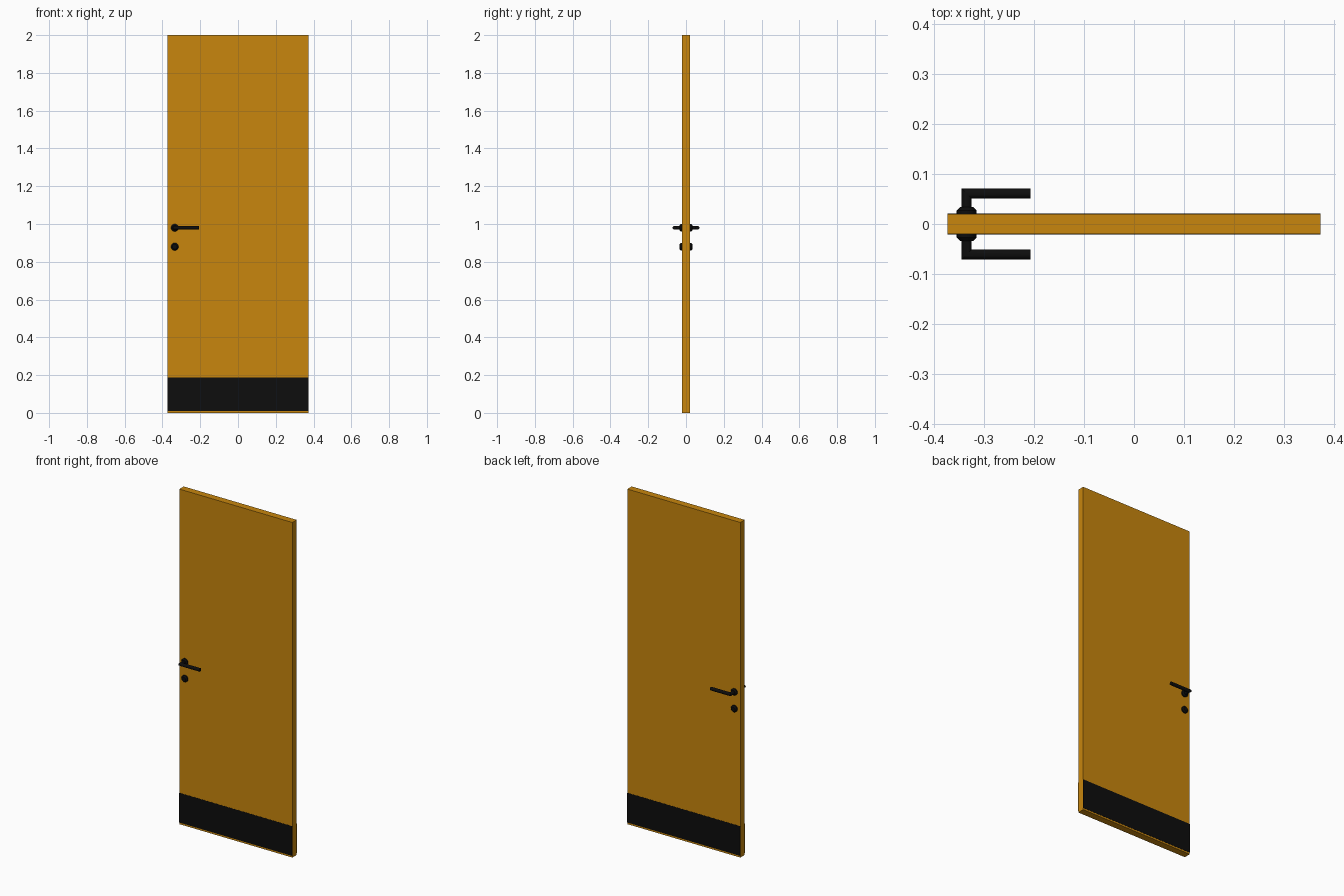
import bpy
import bmesh
import math

cube = bpy.data.objects.get("Cube")
if cube:
    bpy.data.objects.remove(cube, do_unlink=True)


def material(name, color):
    mat = bpy.data.materials.new(name)
    mat.use_nodes = True
    mat.diffuse_color = color
    bsdf = mat.node_tree.nodes["Principled BSDF"]
    bsdf.inputs["Base Color"].default_value = color
    return mat


WOOD = material("warm wood", (0.58, 0.24, 0.004, 1))
BLACK = material("black metal", (0.004, 0.004, 0.004, 1))

WIDTH, DEPTH, HEIGHT = 0.746, 0.041, 2.0
FACE = DEPTH / 2
LOCK_X = -0.335
SIDES = 24


def add_object(name, bm, mat, smooth=False):
    bmesh.ops.recalc_face_normals(bm, faces=bm.faces)
    mesh = bpy.data.meshes.new(name)
    bm.to_mesh(mesh)
    bm.free()
    mesh.materials.append(mat)
    obj = bpy.data.objects.new(name, mesh)
    bpy.context.collection.objects.link(obj)
    if smooth:
        bpy.ops.object.select_all(action="DESELECT")
        obj.select_set(True)
        bpy.context.view_layer.objects.active = obj
        bpy.ops.object.shade_smooth_by_angle(angle=math.radians(30))
    return obj


def box(name, low, high, mat):
    bm = bmesh.new()
    bmesh.ops.create_cube(bm, size=1)
    for v in bm.verts:
        v.co = [l + (c + 0.5) * (h - l) for c, l, h in zip(v.co, low, high)]
    return add_object(name, bm, mat)


def loft(name, point, steps, mat):
    """Join rings of points, closing both ends."""
    bm = bmesh.new()
    angles = [math.tau * i / SIDES for i in range(SIDES)]
    rings = [[bm.verts.new(point(s, a)) for a in angles] for s in steps]
    for a, b in zip(rings, rings[1:]):
        for i in range(SIDES):
            j = (i + 1) % SIDES
            bm.faces.new((a[i], a[j], b[j], b[i]))
    bm.faces.new(rings[0])
    bm.faces.new(rings[-1])
    return add_object(name, bm, mat, smooth=True)


def rosette(name, side, z):
    # Round plate with a bevelled rim: (radius, distance from centre)
    profile = [(0.02, FACE - 0.004), (0.02, 0.027), (0.013, 0.034)]

    def point(step, a):
        radius, y = step
        return (LOCK_X + radius * math.cos(a), side * y, z + radius * math.sin(a))

    loft(name, point, profile, BLACK)


def lever(name, side, z):
    # Round bar with a mitred right-angle corner
    radius, reach, tip = 0.01, 0.061, -0.207

    def point(step, a):
        u, v = radius * math.cos(a), radius * math.sin(a)
        y = FACE if step == "root" else reach - u
        x = tip if step == "tip" else LOCK_X + u
        return (x, side * y, z + v)

    loft(name, point, ("root", "corner", "tip"), BLACK)


# Door leaf
box("door_panel", (-WIDTH / 2, -FACE, 0), (WIDTH / 2, FACE, HEIGHT), WOOD)

# Matching hardware on both faces
for label, side in (("front", -1), ("back", 1)):
    inner, outer = sorted((side * (FACE - 0.002), side * (FACE + 0.001)))
    box(label + "_kick_plate", (-WIDTH / 2, inner, 0.01),
        (WIDTH / 2, outer, 0.187), BLACK)
    rosette(label + "_handle_rosette", side, 0.98)
    rosette(label + "_lock_rosette", side, 0.88)
    lever(label + "_lever_handle", side, 0.98)
